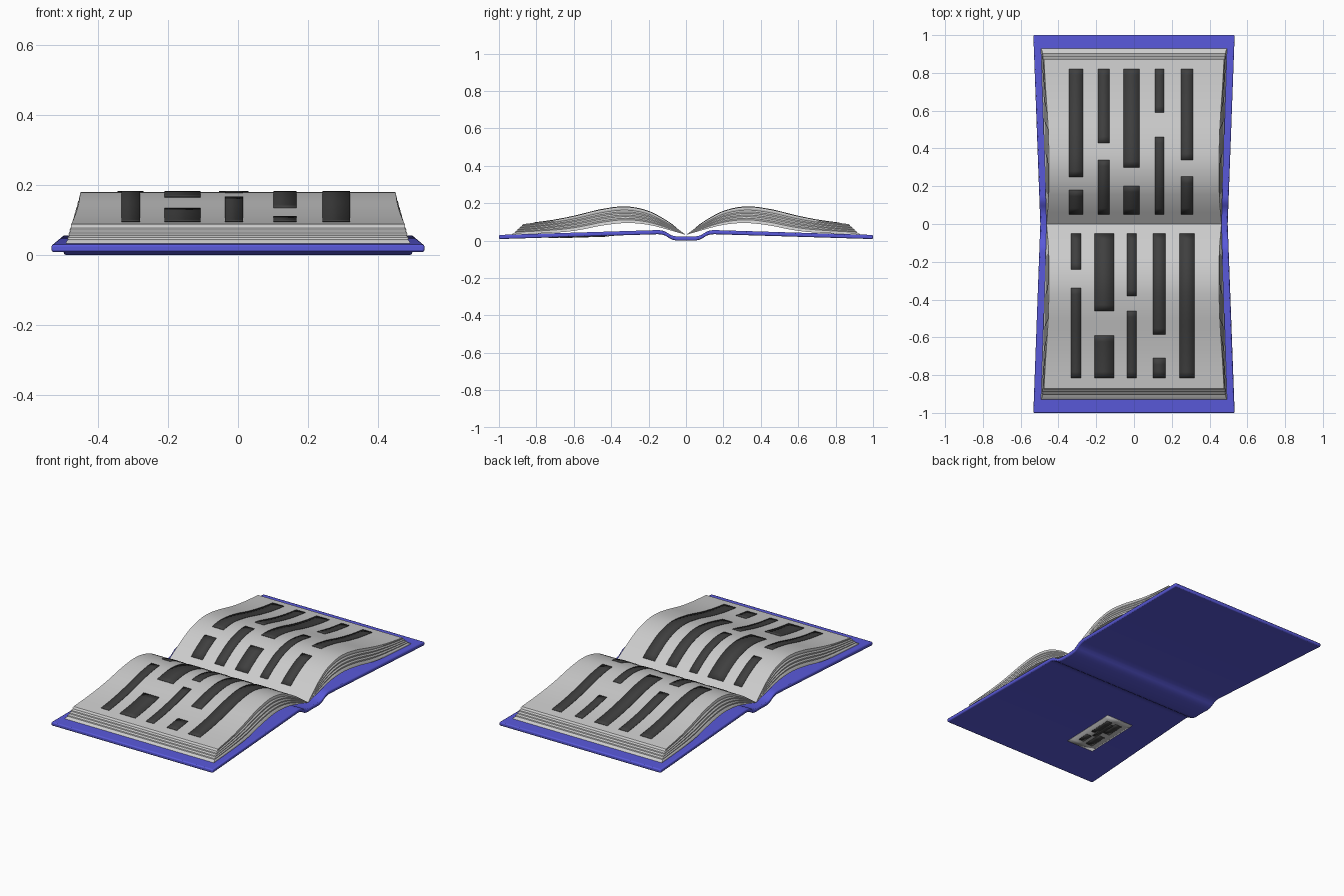
import bpy, bmesh

if "Cube" in bpy.data.objects:
    bpy.data.objects.remove(bpy.data.objects["Cube"])

def material(name, rgb):
    m = bpy.data.materials.new(name)
    m.diffuse_color = (*rgb, 1)
    m.use_nodes = True
    m.node_tree.nodes["Principled BSDF"].inputs["Base Color"].default_value = m.diffuse_color
    return m

BLUE = material("cover_blue", (0.1, 0.1, 0.7))
BLACK = material("print_black", (0.05, 0.05, 0.05))

def curve(pts):
    """Smooth interpolating function through profile points."""
    def slope(i):
        a, b = pts[max(i - 1, 0)], pts[min(i + 1, len(pts) - 1)]
        return (b[1] - a[1]) / (b[0] - a[0])
    def f(y):
        i = 0
        while i < len(pts) - 2 and y > pts[i + 1][0]:
            i += 1
        (a, za), (b, zb) = pts[i], pts[i + 1]
        h = b - a
        t = (y - a) / h
        return (za * (2*t**3 - 3*t*t + 1) + slope(i) * h * (t**3 - 2*t*t + t)
                + zb * (3*t*t - 2*t**3) + slope(i + 1) * h * (t**3 - t*t))
    return f

def finish(bm, name, mat=None, angle=0.6):
    bm.normal_update()
    me = bpy.data.meshes.new(name)
    bm.to_mesh(me)
    bm.free()
    ob = bpy.data.objects.new(name, me)
    bpy.context.collection.objects.link(ob)
    if mat:
        me.materials.append(mat)
    bpy.ops.object.select_all(action='DESELECT')
    ob.select_set(True)
    bpy.context.view_layer.objects.active = ob
    bpy.ops.object.shade_smooth_by_angle(angle=angle)
    return ob

page_top = curve([(0, .03), (.05, .067), (.1, .103), (.2, .156), (.32, .18),
                  (.45, .166), (.6, .13), (.72, .107), (.87, .088)])
page_bottom = curve([(0, .03), (.1, .059), (.2, .084), (.32, .094), (.45, .08),
                     (.55, .06), (.65, .046), (.8, .038), (.93, .033)])

# cover: one bent sheet with a sunken spine, flaring towards the ends
THICK = .022
half = [(0, .022), (.05, .022), (.075, .027), (.095, .038), (.11, .048),
        (.13, .0545), (.15, .056), (1, .03)]
profile = [(-y, z) for y, z in half[:0:-1]] + half
bm = bmesh.new()
rows = []
for y, z in profile:
    w = .496 + .037 * abs(y)
    rows.append([bm.verts.new(p) for p in
                 ((-w, y, z), (w, y, z), (w, y, z - THICK), (-w, y, z - THICK))])
for a, b in zip(rows, rows[1:]):
    for k in range(4):
        bm.faces.new((a[k], a[(k + 1) % 4], b[(k + 1) % 4], b[k]))
bm.faces.new(rows[0][::-1])
bm.faces.new(rows[-1])
bmesh.ops.recalc_face_normals(bm, faces=bm.faces)
cover = finish(bm, "cover", BLUE)
bev = cover.modifiers.new("rounded_edges", 'BEVEL')
bev.width, bev.segments, bev.limit_method, bev.angle_limit = .006, 2, 'ANGLE', 1.0

# page block: arched stack with grooves between page bundles, mirrored over the spine
N, LEVELS = 28, 10
bm = bmesh.new()
grid = []
for i in range(N + 1):
    s = i / N
    row = []
    for j in range(LEVELS + 1):
        t = j / LEVELS
        zb, zt = page_bottom(.93 * s), page_top(.87 * s)
        groove = .004 if j % 2 == 0 and 0 < j < LEVELS else 0
        groove *= min(1, s * 4)
        y = s * (.93 - .06 * t) - groove * (i == N)
        z = zb + (zt - zb) * t
        x = .463 + .029 * s - .28 * (zt - zb) * t - groove
        row.append((bm.verts.new((-x, y, z)), bm.verts.new((x, y, z))))
    grid.append(row)
for i in range(N):
    a, b = grid[i], grid[i + 1]
    for j in range(LEVELS):
        for side in (0, 1):
            bm.faces.new((a[j][side], b[j][side], b[j + 1][side], a[j + 1][side]))
    for j in (0, LEVELS):
        bm.faces.new((a[j][0], a[j][1], b[j][1], b[j][0]))
for p, q in zip(grid[N], grid[N][1:]):
    bm.faces.new((p[0], p[1], q[1], q[0]))
bmesh.ops.remove_doubles(bm, verts=bm.verts, dist=.0002)
bmesh.ops.recalc_face_normals(bm, faces=bm.faces)
pages = finish(bm, "pages", angle=.4)
mir = pages.modifiers.new("other_half", 'MIRROR')
mir.use_axis = (False, True, False)

def strip(name, x0, x1, y0, y1, height, mat=None, down=False, thick=.004):
    """Thin patch following a curved surface."""
    n = max(2, int(abs(y1 - y0) / .03))
    bm = bmesh.new()
    prev = None
    for i in range(n + 1):
        y = y0 + (y1 - y0) * i / n
        cur = [bm.verts.new((x, y, height(abs(y)))) for x in (x0, x1)]
        if prev:
            f = bm.faces.new((prev[0], prev[1], cur[1], cur[0]))
            f.normal_update()
            if (f.normal.z > 0) == down:
                f.normal_flip()
        prev = cur
    ob = finish(bm, name, mat)
    sol = ob.modifiers.new("thickness", 'SOLIDIFY')
    sol.thickness, sol.offset = thick, -1

# printed lines: (x0, x1, then y spans) running across each page
lines = [
    (-.345, -.27, (.05, .18), (.25, .82)),
    (-.19, -.13, (.05, .34), (.43, .82)),
    (-.055, .03, (.05, .20), (.30, .82)),
    (.11, .16, (.05, .46), (.59, .82)),
    (.25, .312, (.05, .25), (.34, .82)),
    (-.333, -.28, (-.05, -.24), (-.34, -.815)),
    (-.21, -.107, (-.05, -.46), (-.59, -.815)),
    (-.037, .014, (-.05, -.38), (-.46, -.815)),
    (.101, .167, (-.05, -.585), (-.71, -.815)),
    (.242, .32, (-.05, -.815)),
]
on_page = lambda y: page_top(y * 1.0) + .0025
for x0, x1, *spans in lines:
    for y0, y1 in spans:
        strip("printed_line", x0, x1, y0, y1, on_page, BLACK)

# small label with marks on the underside of the cover
def under(gap):
    return lambda y: .034 - .0306 * (y - .15) - gap

strip("back_label", -.31, -.13, -.735, -.385, under(.003), down=True)
for x0, x1, y0, y1 in ((-.20, -.165, -.68, -.61), (-.20, -.165, -.57, -.43),
                       (-.27, -.225, -.69, -.58), (-.27, -.225, -.54, -.43),
                       (-.225, -.20, -.60, -.45)):
    strip("label_mark", x0, x1, y0, y1, under(.005), BLACK, down=True, thick=.003)
